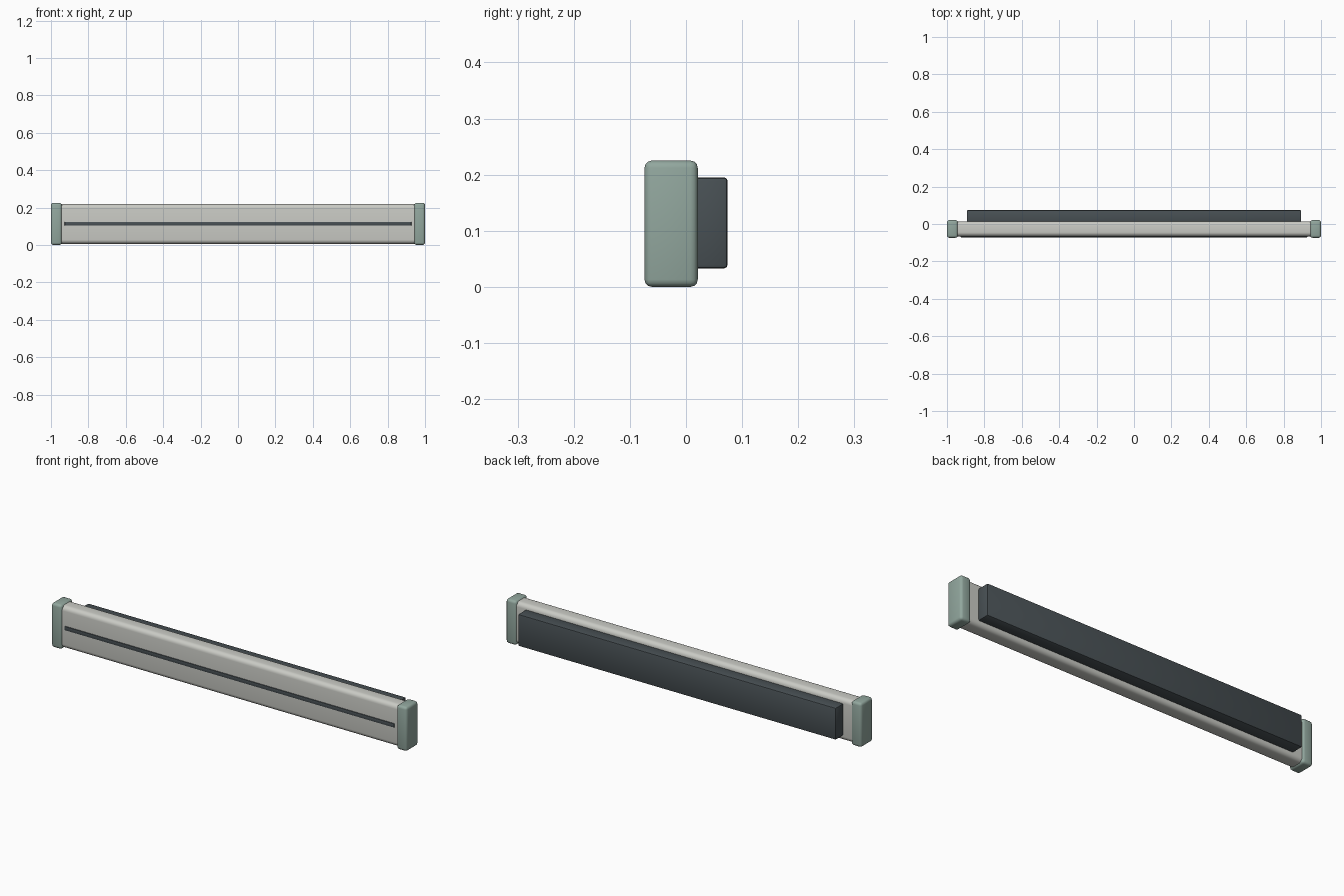
import bpy, math

if "Cube" in bpy.data.objects:
    bpy.data.objects.remove(bpy.data.objects["Cube"])


def srgb(r, g, b):
    f = lambda c: c / 12.92 if c <= 0.04045 else ((c + 0.055) / 1.055) ** 2.4
    return (f(r / 255), f(g / 255), f(b / 255), 1)


def material(name, rgb):
    m = bpy.data.materials.new(name)
    m.diffuse_color = srgb(*rgb)
    m.use_nodes = True
    m.node_tree.nodes["Principled BSDF"].inputs["Base Color"].default_value = m.diffuse_color
    return m


shell = material("light grey shell", (202, 203, 197))
sage = material("sage green", (146, 167, 158))
dark = material("dark slate", (72, 80, 84))


def rounded_box(name, lo, hi, radius, mat, segments=3, along_x_only=False):
    """Box between two corners with rounded edges."""
    centre = [(a + b) / 2 for a, b in zip(lo, hi)]
    bpy.ops.mesh.primitive_cube_add(size=1, location=centre)
    ob = bpy.context.object
    ob.name = name
    ob.scale = [b - a for a, b in zip(lo, hi)]
    bpy.ops.object.transform_apply(location=False, rotation=False, scale=True)
    ob.data.materials.append(mat)
    bevel = ob.modifiers.new("round", 'BEVEL')
    bevel.width = radius
    bevel.segments = segments
    if along_x_only:
        # round only the long edges, keeping the ends square
        weights = ob.data.attributes.new("bevel_weight_edge", 'FLOAT', 'EDGE')
        for e in ob.data.edges:
            a, b = (ob.data.vertices[i].co for i in e.vertices)
            weights.data[e.index].value = 1.0 if abs(a.x - b.x) > 0.5 else 0.0
        bevel.limit_method = 'WEIGHT'
    bpy.ops.object.modifier_apply(modifier=bevel.name)
    bpy.ops.object.shade_smooth_by_angle(angle=math.radians(35))
    return ob


# Long housing with rounded long edges
rounded_box("housing", (-0.96, -0.066, 0.006), (0.96, 0.014, 0.219), 0.022, shell, 5, True)

# End caps
for side, x0, x1 in (("left", -1.0, -0.942), ("right", 0.942, 1.0)):
    rounded_box(side + "_end_cap", (x0, -0.074, 0.0), (x1, 0.021, 0.225), 0.013, sage, 3)

# Rear mounting block
rounded_box("rear_block", (-0.894, 0.005, 0.033), (0.894, 0.074, 0.195), 0.006, dark, 2)

# Thin strip along the front
rounded_box("front_strip", (-0.927, -0.071, 0.103), (0.927, -0.062, 0.123), 0.003, dark, 2)
